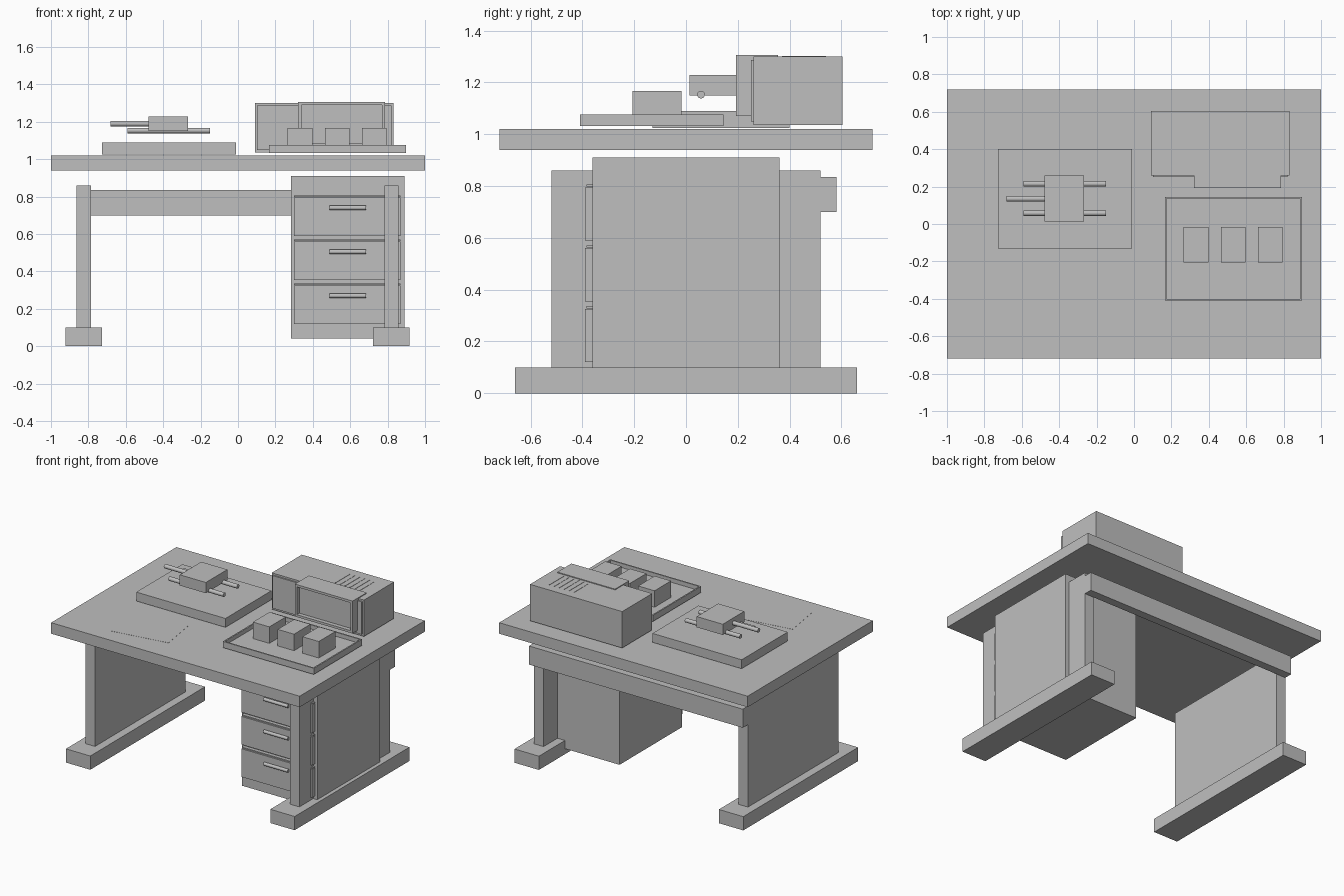
import bpy
import bmesh
import math
from mathutils import Matrix, Vector

default = bpy.data.objects.get("Cube")
if default:
    bpy.data.objects.remove(default, do_unlink=True)

grey = bpy.data.materials.new("plain grey")
grey.use_nodes = True
colour = (0.52, 0.52, 0.52, 1)
grey.diffuse_color = colour
grey.node_tree.nodes["Principled BSDF"].inputs["Base Color"].default_value = colour


def finish(name, bm):
    mesh = bpy.data.meshes.new(name)
    bm.to_mesh(mesh)
    bm.free()
    mesh.materials.append(grey)
    obj = bpy.data.objects.new(name, mesh)
    bpy.context.collection.objects.link(obj)
    return obj


def box(name, x, y, z, recess=None):
    """Box from ranges; recess = (face direction, rim width, depth)."""
    bm = bmesh.new()
    size = [r[1] - r[0] for r in (x, y, z)]
    mid = [(r[0] + r[1]) / 2 for r in (x, y, z)]
    bmesh.ops.create_cube(bm, size=1)
    bmesh.ops.scale(bm, vec=size, verts=bm.verts)
    bmesh.ops.translate(bm, vec=mid, verts=bm.verts)
    if recess:
        direction, rim, depth = recess
        way = Vector(direction)
        bm.normal_update()
        face = max(bm.faces, key=lambda f: f.normal.dot(way))
        bmesh.ops.inset_individual(bm, faces=[face], thickness=rim)
        pushed = bmesh.ops.extrude_discrete_faces(bm, faces=[face])["faces"][0]
        bmesh.ops.translate(bm, vec=-way * depth, verts=pushed.verts)
    return finish(name, bm)


def rod(name, x, y, z, radius):
    bm = bmesh.new()
    bmesh.ops.create_cone(bm, cap_ends=True, segments=16, radius1=radius,
                          radius2=radius, depth=x[1] - x[0])
    bmesh.ops.rotate(bm, verts=bm.verts, matrix=Matrix.Rotation(math.pi / 2, 3, 'Y'))
    bmesh.ops.translate(bm, vec=((x[0] + x[1]) / 2, y, z), verts=bm.verts)
    for face in bm.faces:
        face.smooth = len(face.verts) == 4
    return finish(name, bm)


# Desk frame
box("desk_top", (-1, 1), (-0.72, 0.72), (0.94, 1.02))
for side, cx in (("right", -0.825), ("left", 0.82)):
    box(side + "_leg_panel", (cx - 0.038, cx + 0.038), (-0.52, 0.52), (0.1, 0.86))
    box(side + "_foot", (cx - 0.098, cx + 0.098), (-0.66, 0.66), (0, 0.1))
box("back_rail", (-0.863, 0.858), (0.52, 0.58), (0.70, 0.835))

# Drawer cabinet
box("cabinet", (0.283, 0.89), (-0.36, 0.36), (0.04, 0.91))
for i in range(3):
    z = 0.12 + i * 0.235
    n = str(i + 1)
    box("drawer_front_" + n, (0.30, 0.87), (-0.39, -0.36), (z, z + 0.205))
    box("drawer_lip_" + n, (0.30, 0.87), (-0.385, -0.36), (z + 0.208, z + 0.216))
    rod("drawer_handle_" + n, (0.49, 0.685), -0.4, z + 0.15, 0.012)

# Sheet of paper, slightly turned
paper = box("paper", (-0.21, 0.21), (-0.15, 0.15), (0, 0.001))
paper.location = (-0.415, -0.42, 1.02)
paper.rotation_euler.z = math.radians(9)

# Slab with a block resting on rods
box("slab", (-0.728, -0.01), (-0.13, 0.4), (1.025, 1.09))
box("block", (-0.478, -0.268), (0.013, 0.26), (1.15, 1.228))
for i, y in enumerate((0.058, 0.215)):
    rod("long_rod_" + str(i + 1), (-0.592, -0.15), y, 1.153, 0.015)
rod("short_rod", (-0.682, -0.3), 0.135, 1.19, 0.015)

# Tray with three cubes
box("tray", (0.165, 0.897), (-0.41, 0.145), (1.032, 1.077), ((0, 0, 1), 0.014, 0.03))
for i in range(3):
    x = 0.265 + i * 0.199
    box("tray_cube_" + str(i + 1), (x, x + 0.132), (-0.207, -0.017), (1.045, 1.167))

# Monitor: body, front plate, recessed screen hood and vents
box("monitor_body", (0.09, 0.832), (0.26, 0.605), (1.035, 1.30))
box("monitor_front_plate", (0.102, 0.82), (0.25, 0.262), (1.05, 1.287))
box("screen_hood", (0.322, 0.787), (0.193, 0.355), (1.07, 1.306), ((0, -1, 0), 0.024, 0.03))
for i in range(6):
    x = 0.52 + i * 0.04
    box("vent_" + str(i + 1), (x, x + 0.006), (0.37, 0.54), (1.30, 1.302))
